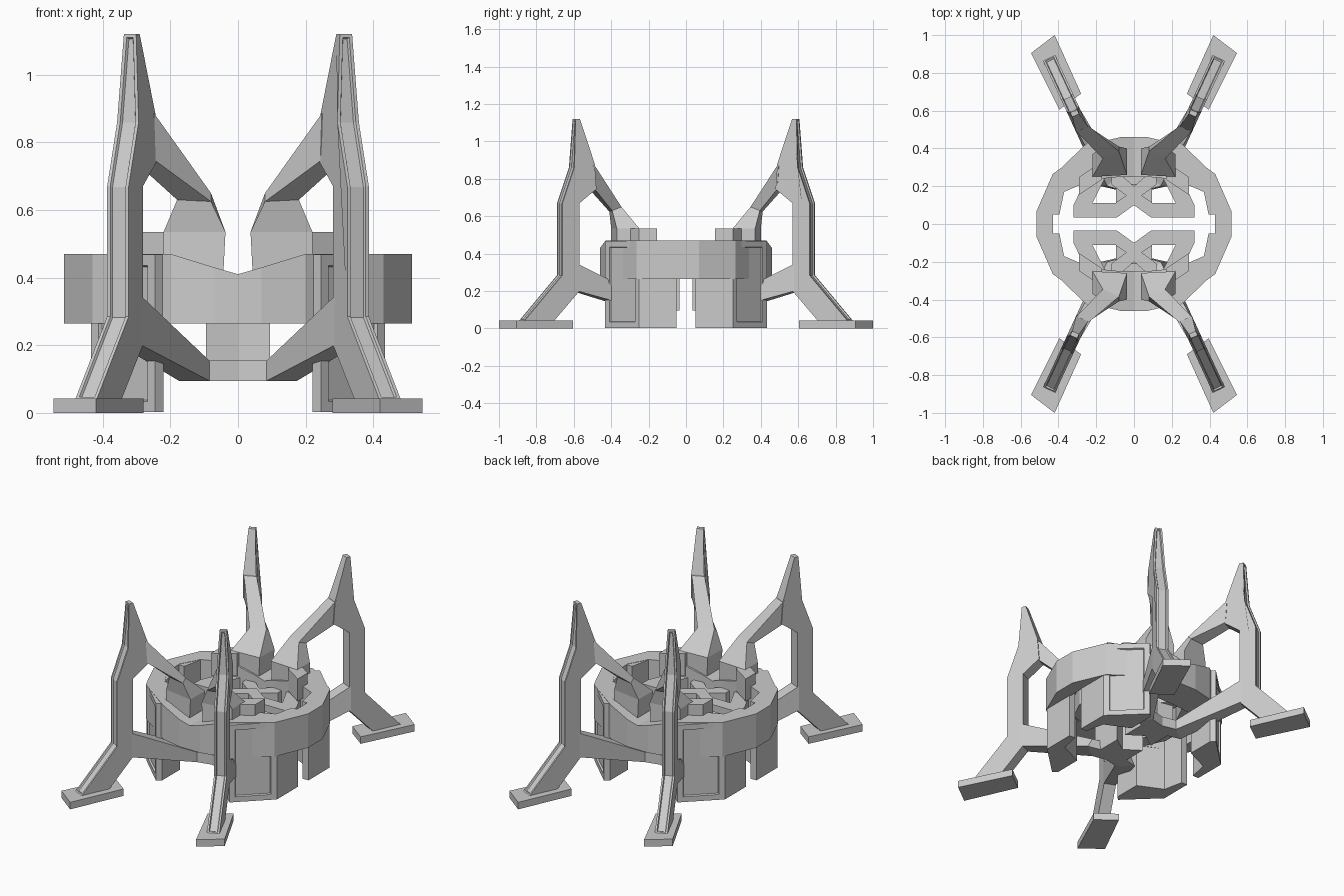
import bpy, bmesh
from mathutils import Vector

if "Cube" in bpy.data.objects:
    bpy.data.objects.remove(bpy.data.objects["Cube"])

# Everything is modelled in the +x +y quarter and mirrored across x and y.


def finish(name, bm):
    mesh = bpy.data.meshes.new(name)
    bm.to_mesh(mesh)
    bm.free()
    ob = bpy.data.objects.new(name, mesh)
    bpy.context.collection.objects.link(ob)
    m = ob.modifiers.new("Mirror", 'MIRROR')
    m.use_axis = (True, True, False)
    m.merge_threshold = 0.0005
    return ob


def groove(bm, axis, limit, width, depth):
    faces = [f for f in bm.faces if f.normal.dot(axis) > limit]
    bmesh.ops.inset_region(bm, faces=faces, thickness=width, use_even_offset=True)
    res = bmesh.ops.inset_region(bm, faces=faces, thickness=0.004, depth=-depth,
                                 use_even_offset=True)
    return res


def loft(sections, cap=True):
    bm = bmesh.new()
    rings = [[bm.verts.new(p) for p in s] for s in sections]
    n = len(rings[0])
    for a, b in zip(rings, rings[1:]):
        for i in range(n):
            j = (i + 1) % n
            bm.faces.new((a[i], a[j], b[j], b[i]))
    if cap:
        bm.faces.new(rings[0])
        bm.faces.new(rings[-1])
    bmesh.ops.recalc_face_normals(bm, faces=bm.faces)
    bm.normal_update()
    return bm


def prism(pts, z0, z1):
    return loft([[(x, y, z) for x, y in pts] for z in (z0, z1)])


# Leg frame: r runs outward, w across the leg thickness
U = Vector((0.42, 0.907, 0)).normalized()
W = Vector((0.907, -0.42, 0)).normalized()
O = Vector((0.355, 0.675, 0))


def leg_pt(r, w, z):
    return O + U * r + W * w + Vector((0, 0, z))


# Main ring with a dip at front and back centre
ring = [((0, .46), (0, .25), .41), ((.07, .46), (.07, .25), .43),
        ((.20, .43), (.22, .235), .47), ((.43, .265), (.37, .17), .47),
        ((.515, .07), (.43, .06), .47), ((.515, 0), (.43, 0), .47)]
finish("main_ring", loft([[(*o, .265), (*o, t), (*i, t), (*i, .265)]
                          for o, i, t in ring], cap=False))

# Legs with spike tips and a groove along the outer face
profile = [(.225, .04), (0, .285), (0, .67), (-.07, .86), (-.085, 1.12),
           (-.11, 1.12), (-.19, .88), (-.2, .745), (-.1, .67), (-.1, .345),
           (-.1, .2), (.05, .04)]
bm = loft([[leg_pt(r, s * (.02 if z > 1 else .035), z) for r, z in profile]
           for s in (-1, 1)])
groove(bm, U, 0.05, .010, .008)
finish("leg", bm)

# Feet
finish("foot", prism([(.545, .905), (.42, 1.0), (.28, .69), (.395, .605)], 0, .042))

# Upper arms, flaring out onto the ring
finish("upper_arm", loft([
    [leg_pt(-.18, -.035, .885), leg_pt(-.18, .035, .885),
     leg_pt(-.19, .035, .745), leg_pt(-.19, -.035, .745)],
    [(.08, .385, .65), (.165, .345, .65), (.18, .395, .63), (.08, .41, .625)],
    [(.037, .26, .535), (.22, .25, .535), (.22, .37, .535), (.037, .40, .535)],
    [(.045, .26, .38), (.22, .25, .38), (.22, .37, .38), (.045, .40, .38)]]))

# Blocks on the ring beside the arms
finish("ring_block", prism([(.17, .33), (.29, .25), (.29, .155), (.17, .235)], .40, .535))

# Lower arms meeting at the middle
finish("lower_arm", loft([
    [leg_pt(-.09, -.035, .345), leg_pt(-.09, .035, .345),
     leg_pt(-.09, .035, .2), leg_pt(-.09, -.035, .2)],
    [(.085, .27, .155), (.14, .20, .155), (.175, .20, .095), (.085, .27, .095)],
    [(0, .25, .155), (0, .16, .155), (0, .16, .095), (0, .25, .095)]], cap=False))

# Chevron column linking the lower arms to the ring
finish("centre_column", prism([(.095, .035), (.095, .23), (0, .21), (0, .10)], .095, .28))

# Housings under the ring with recessed outer panels
bm = prism([(.435, .25), (.245, .432), (.22, .41), (.22, .24), (.37, .17),
            (.395, .05), (.435, .05)], .002, .468)
groove(bm, Vector((.7, .72, 0)), .95, .032, .010)
finish("housing", bm)

# Bent brackets inside the ring
bracket = [((.24, .27), (.14, .27)), ((.32, .10), (.22, .11)),
           ((.32, .035), (.22, .11)), ((.09, .035), (.10, .11)), ((0, .10), (0, .18))]
finish("inner_bracket", loft([[(*a, .27), (*a, .39), (*b, .39), (*b, .27)]
                              for a, b in bracket], cap=False))
finish("bracket_brace", prism([(0, .12), (.12, .21), (.12, .27), (.08, .27), (0, .20)],
                              .27, .385))
